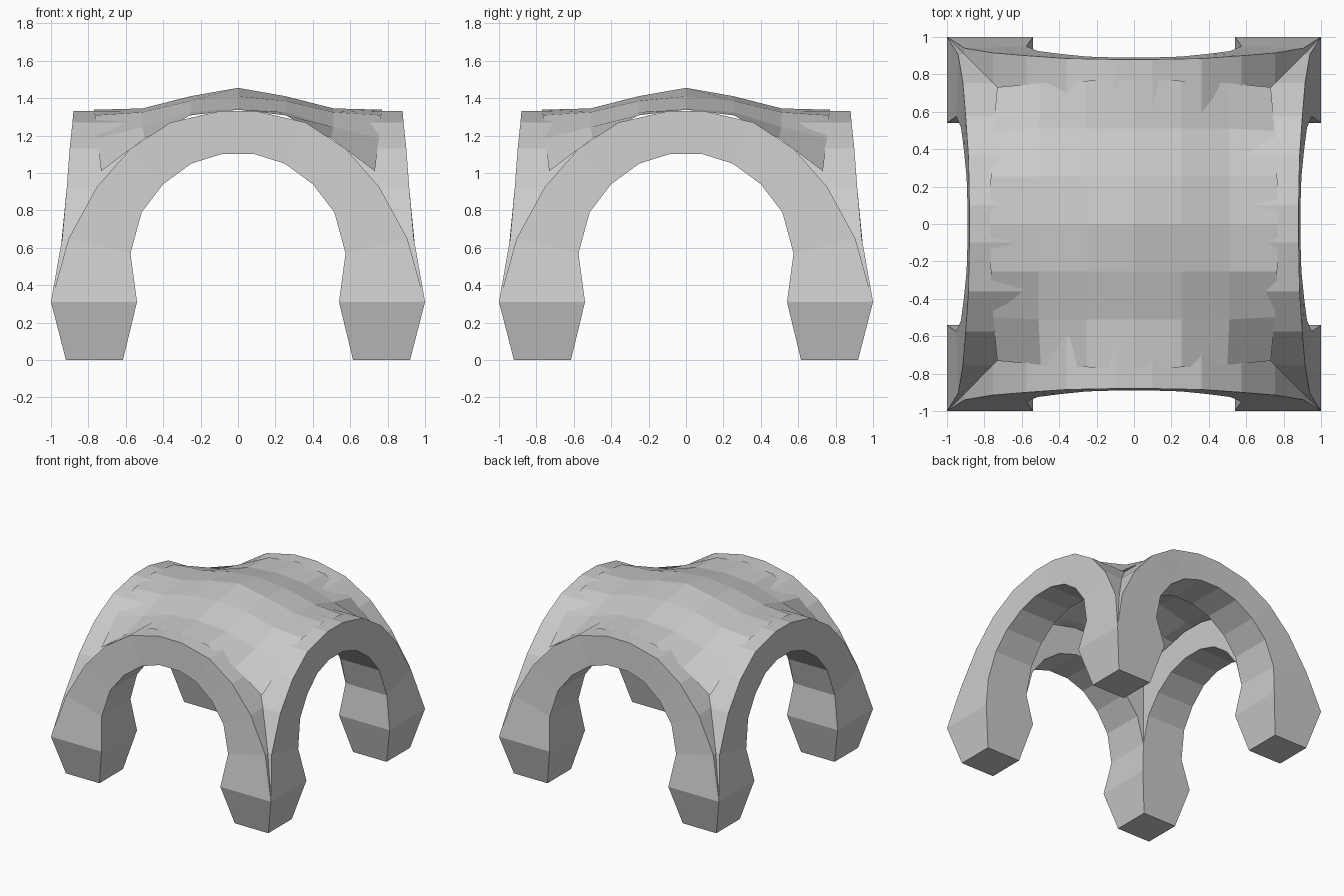
import bpy, bmesh, math
from mathutils import Matrix

if "Cube" in bpy.data.objects:
    bpy.data.objects.remove(bpy.data.objects["Cube"])

# Half profile of an arch: (outer x, z, face y) and (inner x, z, face y), foot to crown
OUTER = [(.92, 0, .92), (1, .31, 1), (.905, .65, .94), (.755, .925, .915),
         (.575, 1.13, .90), (.36, 1.27, .885), (.10, 1.33, .88)]
INNER = [(.615, 0, .92), (.54, .31, 1), (.575, .57, .95), (.515, .79, .925),
         (.40, .94, .91), (.25, 1.05, .895), (.09, 1.10, .89)]
BACK = .575


def new_object(name, bm):
    mesh = bpy.data.meshes.new(name)
    bm.to_mesh(mesh)
    bm.free()
    obj = bpy.data.objects.new(name, mesh)
    bpy.context.collection.objects.link(obj)
    return obj


def add_arch(bm, turn):
    def vert(x, y, z):
        return bm.verts.new(turn @ Matrix.Translation((x, y, z)).translation)

    # Each ring: outer front, outer back (mitred on diagonal), inner back, inner front
    def ring(o, i, side, foot):
        inner_back = i[0] if foot else BACK
        return [vert(side * o[0], -o[2], o[1]),
                vert(side * o[0], -max(BACK, o[0]), o[1]),
                vert(side * i[0], -inner_back, i[1]),
                vert(side * i[0], -i[2], i[1])]

    right = [ring(o, i, 1, k < 2) for k, (o, i) in enumerate(zip(OUTER, INNER))]
    left = [ring(o, i, -1, k < 2) for k, (o, i) in enumerate(zip(OUTER, INNER))]
    rings = right + left[::-1]
    for a, b in zip(rings, rings[1:]):
        for p, q in ((0, 1), (2, 3), (3, 0)):   # top, soffit, front face
            bm.faces.new((a[p], b[p], b[q], a[q]))
    # Inner face of the arch, then the two sole halves
    n = len(rings)
    bm.faces.new([r[1] for r in rings[4:n - 4]] + [r[2] for r in rings[2:n - 2]][::-1])
    for r in (rings[0], rings[-1]):
        bm.faces.new((r[0], r[2], r[3]))


# Four arches sharing corner legs
bm = bmesh.new()
for k in range(4):
    add_arch(bm, Matrix.Rotation(k * math.pi / 2, 4, 'Z'))
bmesh.ops.remove_doubles(bm, verts=bm.verts, dist=.001)
bmesh.ops.dissolve_degenerate(bm, edges=bm.edges, dist=.0005)
bmesh.ops.recalc_face_normals(bm, faces=bm.faces)
new_object("arches", bm)

# Draped roof panel: a quarter height table mirrored over both axes
STEP = [0, .255, .51, .77]
H = [[1.455, 1.41, 1.345, 1.338],
     [1.41, 1.385, 1.325, 1.308],
     [1.345, 1.325, 1.245, 1.185],
     [1.338, 1.308, 1.185, 1.01]]
bm = bmesh.new()
grid = {}
for i in range(-3, 4):
    for j in range(-3, 4):
        a, b = abs(i), abs(j)
        pull = 1 - .05 * (a * b / 9) ** 2 if a == 3 or b == 3 else 1
        x, y = math.copysign(STEP[a] * pull, i), math.copysign(STEP[b] * pull, j)
        grid[i, j] = bm.verts.new((x, y, H[a][b]))
for i in range(-3, 3):
    for j in range(-3, 3):
        bm.faces.new((grid[i, j], grid[i + 1, j], grid[i + 1, j + 1], grid[i, j + 1]))
new_object("roof_panel", bm)
